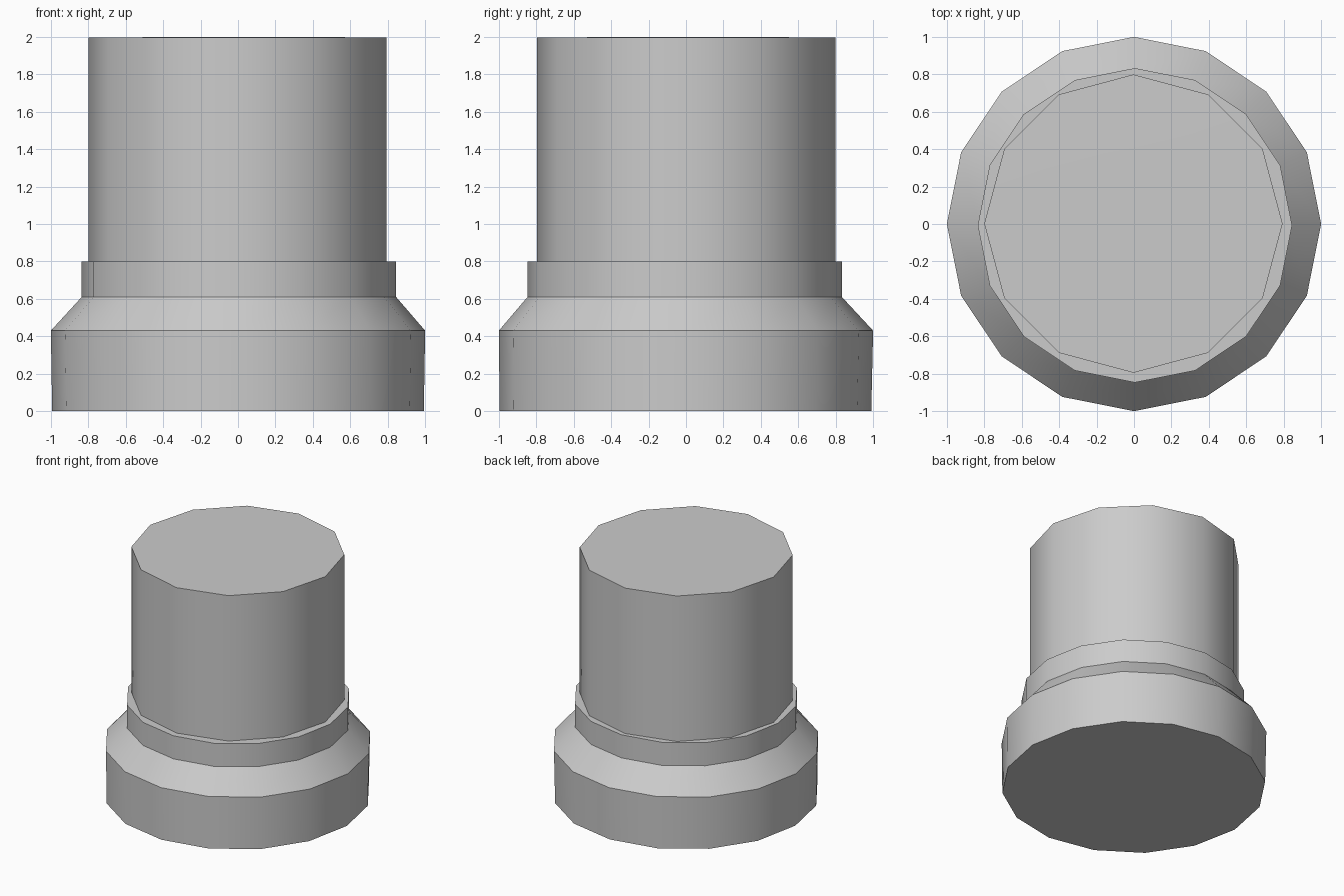
import bpy, bmesh
from math import cos, sin, pi, radians

if "Cube" in bpy.data.objects:
    bpy.data.objects.remove(bpy.data.objects["Cube"])


def turned(name, sides, rings, apex=None):
    """Stack of polygon rings (radius, z, x offset, y offset), capped at both ends."""
    bm = bmesh.new()
    loops = []
    for r, z, ox, oy in rings:
        loops.append([bm.verts.new((ox + r * cos(2 * pi * i / sides),
                                    oy + r * sin(2 * pi * i / sides), z))
                      for i in range(sides)])
    for a, b in zip(loops, loops[1:]):
        for i in range(sides):
            j = (i + 1) % sides
            bm.faces.new((a[i], a[j], b[j], b[i]))
    bm.faces.new(loops[0][::-1])
    top = loops[-1]
    if apex:
        # slightly uneven cap meeting at an off-centre point
        tip = bm.verts.new(apex)
        for i in range(sides):
            bm.faces.new((top[i], top[(i + 1) % sides], tip))
    else:
        bm.faces.new(top)
    mesh = bpy.data.meshes.new(name)
    bm.to_mesh(mesh)
    bm.free()
    obj = bpy.data.objects.new(name, mesh)
    bpy.context.collection.objects.link(obj)
    bpy.ops.object.select_all(action='DESELECT')
    obj.select_set(True)
    bpy.context.view_layer.objects.active = obj
    bpy.ops.object.shade_smooth_by_angle(angle=radians(35))
    return obj


# 16-sided foot: near-vertical wall, chamfer, narrow collar with a ledge
turned("stepped_base", 16, [
    (0.993, 0.0, 0.0, -0.003),
    (1.0, 0.43, 0.0, 0.0),
    (0.84, 0.61, 0.005, -0.007),
    (0.84, 0.80, 0.005, -0.007),
])

# 12-sided upper column
turned("column", 12, [
    (0.797, 0.78, -0.003, 0.002),
    (0.797, 1.997, -0.003, 0.002),
], apex=(0.10, 0.03, 2.0))
